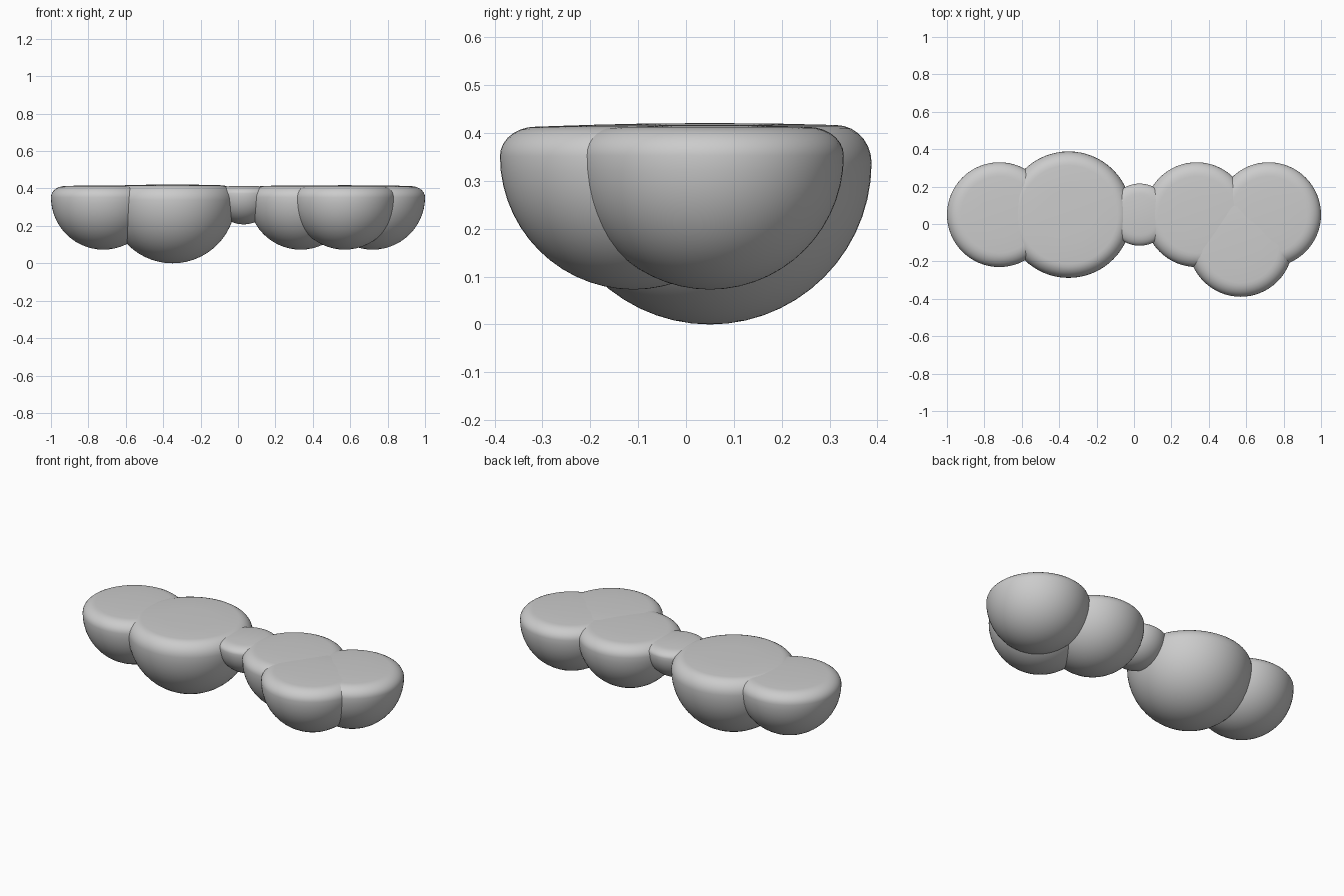
import bpy, bmesh, math

if "Cube" in bpy.data.objects:
    bpy.data.objects.remove(bpy.data.objects["Cube"])

SEGMENTS = 64


def bowl_lobe(name, x, y, radius, bottom, top):
    """Solid half-ball with a rounded rim and an almost flat top."""
    centre = bottom + radius
    rim = top - centre - 0.004
    soft = min(0.075, radius * 0.4)
    # half-ball from the lowest point up to the widest ring
    profile = [(radius * math.sin(a), centre - radius * math.cos(a))
               for a in (math.radians(90 * i / 14) for i in range(15))]
    # rounded rim
    for i in range(1, 8):
        a = math.radians(90 * i / 7)
        profile.append((radius - soft * (1 - math.cos(a)), centre + rim * math.sin(a)))
    # gently domed top
    profile += [(radius * 0.4, top - 0.001), (0, top)]

    bm = bmesh.new()
    verts = [bm.verts.new((r, 0, z)) for r, z in profile]
    edges = [bm.edges.new(pair) for pair in zip(verts, verts[1:])]
    bmesh.ops.spin(bm, geom=verts + edges, cent=(0, 0, 0), axis=(0, 0, 1),
                   angle=math.tau, steps=SEGMENTS)
    bmesh.ops.remove_doubles(bm, verts=bm.verts, dist=0.0002)
    bmesh.ops.recalc_face_normals(bm, faces=bm.faces)
    mesh = bpy.data.meshes.new(name)
    bm.to_mesh(mesh)
    bm.free()
    mesh.shade_smooth()
    obj = bpy.data.objects.new(name, mesh)
    obj.location = (x, y, 0)
    bpy.context.collection.objects.link(obj)
    return obj


# Left pair of lobes
bowl_lobe("left_end_lobe", -0.72, 0.05, 0.28, 0.073, 0.417)
bowl_lobe("left_large_lobe", -0.35, 0.05, 0.338, 0.0, 0.421)
# Small connecting lobe
bowl_lobe("small_bridge_lobe", 0.03, 0.05, 0.166, 0.208, 0.414)
# Right cluster of three
bowl_lobe("right_inner_lobe", 0.335, 0.05, 0.28, 0.073, 0.417)
bowl_lobe("right_end_lobe", 0.72, 0.05, 0.28, 0.073, 0.4165)
bowl_lobe("right_front_lobe", 0.57, -0.11, 0.279, 0.073, 0.4175)
